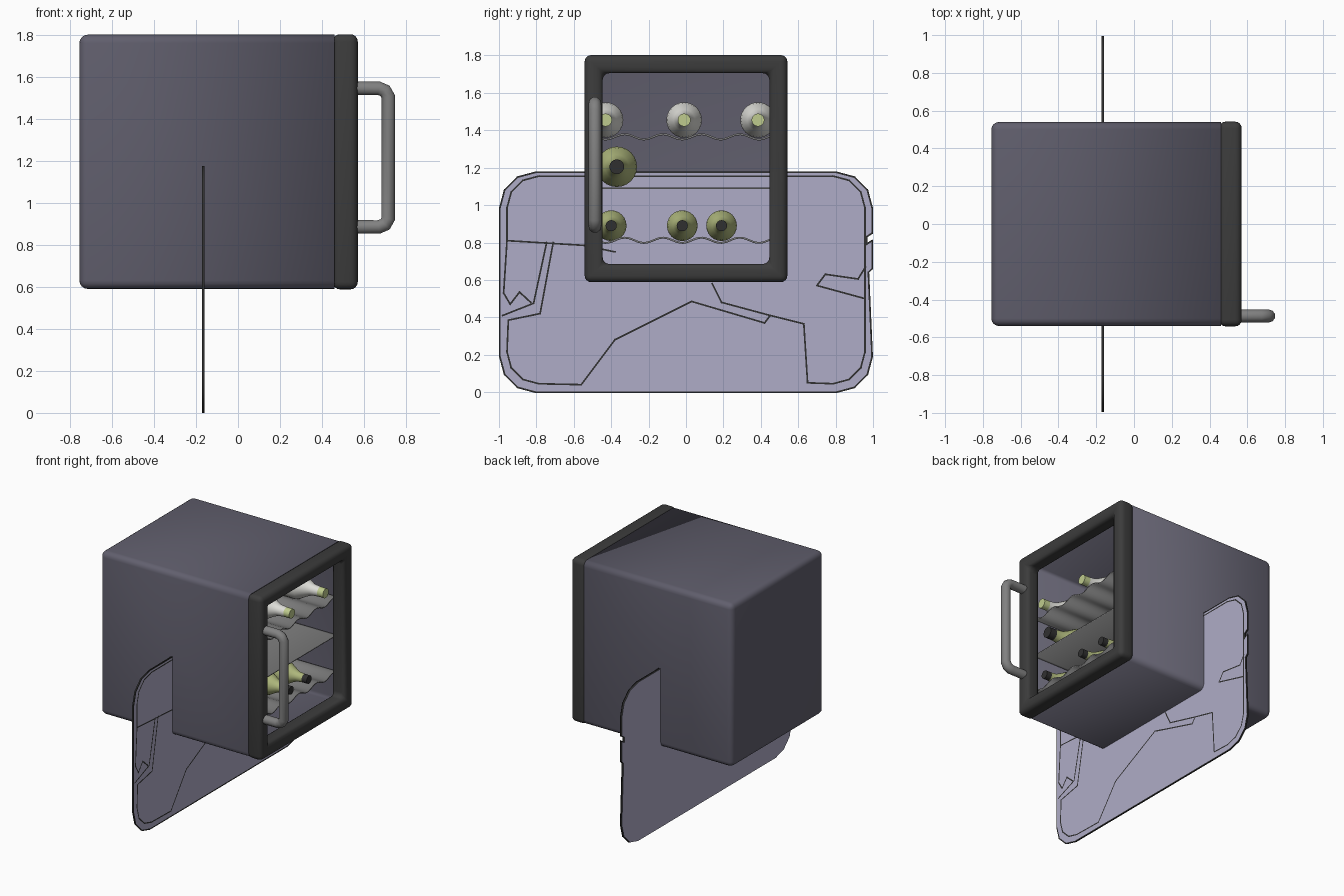
import bpy, bmesh
from math import sin, cos, pi, radians
from mathutils import Vector, Matrix

default = bpy.data.objects.get("Cube")
if default:
    bpy.data.objects.remove(default, do_unlink=True)


def material(name, r, g, b):
    m = bpy.data.materials.new(name)
    m.use_nodes = True
    m.diffuse_color = (r, g, b, 1)
    node = next(n for n in m.node_tree.nodes if n.type == "BSDF_PRINCIPLED")
    node.inputs["Base Color"].default_value = (r, g, b, 1)
    return m


slate = material("slate_shell", .12, .115, .155)
charcoal = material("charcoal_frame", .045, .045, .045)
steel = material("steel_grey", .22, .22, .22)
lavender = material("lavender_panel", .43, .415, .57)
black = material("black_trim", .03, .03, .03)
white = material("white_bottle", .72, .72, .68)
olive = material("olive_bottle", .42, .47, .2)
lime = material("lime_cap", .52, .6, .27)


def finish(bm, name, mats, rule=None):
    """Turn a bmesh into a smooth-by-angle object, colouring faces by a rule."""
    bmesh.ops.recalc_face_normals(bm, faces=bm.faces)
    bm.normal_update()
    for f in bm.faces:
        f.material_index = int(rule(f)) if rule else 0
    me = bpy.data.meshes.new(name)
    bm.to_mesh(me)
    bm.free()
    for m in mats:
        me.materials.append(m)
    ob = bpy.data.objects.new(name, me)
    bpy.context.collection.objects.link(ob)
    bpy.ops.object.select_all(action="DESELECT")
    ob.select_set(True)
    bpy.context.view_layer.objects.active = ob
    bpy.ops.object.shade_smooth_by_angle(angle=radians(35))
    return ob


def box(low, high):
    bm = bmesh.new()
    low, high = Vector(low), Vector(high)
    bmesh.ops.create_cube(bm, size=1, matrix=Matrix.Translation((low + high) / 2)
                          @ Matrix.Diagonal((*(high - low), 1)))
    return bm


def round_edges(bm, offset):
    edges = [e for e in bm.edges if len(e.link_faces) == 2
             and e.calc_face_angle() > radians(30)]
    bmesh.ops.bevel(bm, geom=edges, offset=offset, segments=4,
                    profile=.5, affect="EDGES")


def thicken(ob, thickness, offset=0):
    mod = ob.modifiers.new("thickness", "SOLIDIFY")
    mod.thickness, mod.offset = thickness, offset


# Hollow cabinet shell, open towards the door
bm = box((-.755, -.54, .59), (.46, .54, 1.8))
door_side = [f for f in bm.faces if f.normal.x > .5]
bmesh.ops.delete(bm, geom=door_side, context="FACES_ONLY")
round_edges(bm, .04)
thicken(finish(bm, "cabinet_shell", [slate]), .02, -1)

# Door frame with a window through it
bm = box((.45, -.542, .588), (.57, .542, 1.802))
sides = [f for f in bm.faces if abs(f.normal.x) > .5]
bmesh.ops.inset_individual(bm, faces=sides, thickness=.137)
rims = [e for f in sides for e in f.edges]
bmesh.ops.delete(bm, geom=sides, context="FACES_ONLY")
bmesh.ops.bridge_loops(bm, edges=rims)
round_edges(bm, .035)
finish(bm, "door_frame", [charcoal])

# Door handle
curve = bpy.data.curves.new("door_handle", "CURVE")
curve.dimensions = "3D"
curve.bevel_depth, curve.bevel_resolution = .034, 3
spline = curve.splines.new("POLY")
half = [(.55, .33), (.67, .33), (.7, .318), (.715, .29)]
path = half + [(x, -z) for x, z in reversed(half)]
spline.points.add(len(path) - 1)
for p, (x, z) in zip(spline.points, path):
    p.co = (x, -.487, 1.215 + z, 1)
curve.materials.append(steel)
handle = bpy.data.objects.new("door_handle", curve)
bpy.context.collection.objects.link(handle)
bpy.ops.object.select_all(action="DESELECT")
handle.select_set(True)
bpy.context.view_layer.objects.active = handle
bpy.ops.object.convert(target="MESH")


# Shelves: two rippled racks and a flat one
def shelf(name, height, ripple):
    bm = bmesh.new()
    steps = 60
    rows = []
    for i in range(steps + 1):
        y = -.52 + 1.04 * i / steps
        z = height - ripple * cos(2 * pi * (y + .02) / .205)
        rows.append([bm.verts.new((x, y, z)) for x in (-.73, .44)])
    for a, b in zip(rows, rows[1:]):
        bm.faces.new((a[0], a[1], b[1], b[0]))
    thicken(finish(bm, name, [steel]), .01)


shelf("upper_rack", 1.365, .014)
shelf("middle_shelf", 1.09, 0)
shelf("lower_rack", .812, .014)


# Bottles lying down with necks towards the door; profile in units of radius
PROFILE = [(-5.3, 0), (-5.3, .9), (-5.15, 1), (-2.5, 1), (-2.1, .93),
           (-1.5, .6), (-1.1, .42), (-.5, .36), (0, .36), (0, 0)]


def bottle(name, y, z, r, glass, cap):
    bm = bmesh.new()
    verts = [bm.verts.new((.45 + x * r, y + k * r, z)) for x, k in PROFILE]
    edges = [bm.edges.new(pair) for pair in zip(verts, verts[1:])]
    bmesh.ops.spin(bm, geom=verts + edges, cent=(0, y, z), axis=(1, 0, 0),
                   angle=2 * pi, steps=24, use_duplicate=False)
    bmesh.ops.remove_doubles(bm, verts=bm.verts, dist=.0005)
    finish(bm, name, [glass, cap],
           lambda f: f.calc_center_median().x > .45 - .5 * r)


for i, y in enumerate((-.43, -.01, .385)):
    bottle(f"upper_bottle_{i + 1}", y, 1.455, .095, white, lime)
for i, y in enumerate((-.4, -.02, .19)):
    bottle(f"lower_bottle_{i + 1}", y, .89, .082, olive, black)
bottle("middle_bottle", -.37, 1.205, .108, olive, black)


# Upright panel crossing the cabinet
def round_rect(w, low, high, r):
    """Counter-clockwise from the right end of the top right corner."""
    centres = [(w - r, high - r), (r - w, high - r), (r - w, low + r), (w - r, low + r)]
    return [(y + r * cos(pi / 2 * (q + k / 3)), z + r * sin(pi / 2 * (q + k / 3)))
            for q, (y, z) in enumerate(centres) for k in range(4)]


notch = [(.975, .64), (.995, .66), (.995, .81), (.965, .79), (.965, .83), (.995, .85)]
outline = round_rect(.995, 0, 1.175, .19) + notch
bm = bmesh.new()
face = bm.faces.new([bm.verts.new((-.171, y, z)) for y, z in outline])
made = bmesh.ops.extrude_face_region(bm, geom=[face], use_keep_orig=True)
bmesh.ops.translate(bm, vec=(.011, 0, 0),
                    verts=[g for g in made["geom"] if isinstance(g, bmesh.types.BMVert)])
finish(bm, "upright_panel", [lavender, black], lambda f: abs(f.normal.x) < .5)

# Dark line work on the panel's door side
inner = round_rect(.957, .045, 1.155, .17)
lines = [
    outline + outline[:1],
    [(.957, .66)] + inner[:8] + [(-.957, .81), (-.55, .785), (-.38, .75)],
    [(-.957, .81), (-.975, .53), (-.94, .47), (-.89, .535), (-.83, .48)],
    [(-.71, .8), (-.78, .42), (-.95, .385)] + inner[8:12]
    + [(-.56, .04), (-.38, .28), (.03, .485), (.42, .37), (.45, .41),
       (.63, .365), (.65, .05)] + inner[12:] + [(.957, .65)],
    [(-.745, .8), (-.815, .475), (-.98, .41)],
    [(.14, .58), (.19, .48), (.45, .41)],
    [(.957, .5), (.7, .57), (.745, .63), (.92, .605), (.96, .67)],
]
bm = bmesh.new()
for line in lines:
    for a, b in zip(line, line[1:]):
        a, b = Vector((-.158, *a)), Vector((-.158, *b))
        along = (b - a).normalized() * .0045
        side = along.cross(Vector((1, 0, 0)))
        bm.faces.new([bm.verts.new(p) for p in (
            a - along - side, b + along - side, b + along + side, a - along + side)])
finish(bm, "panel_lines", [black])
